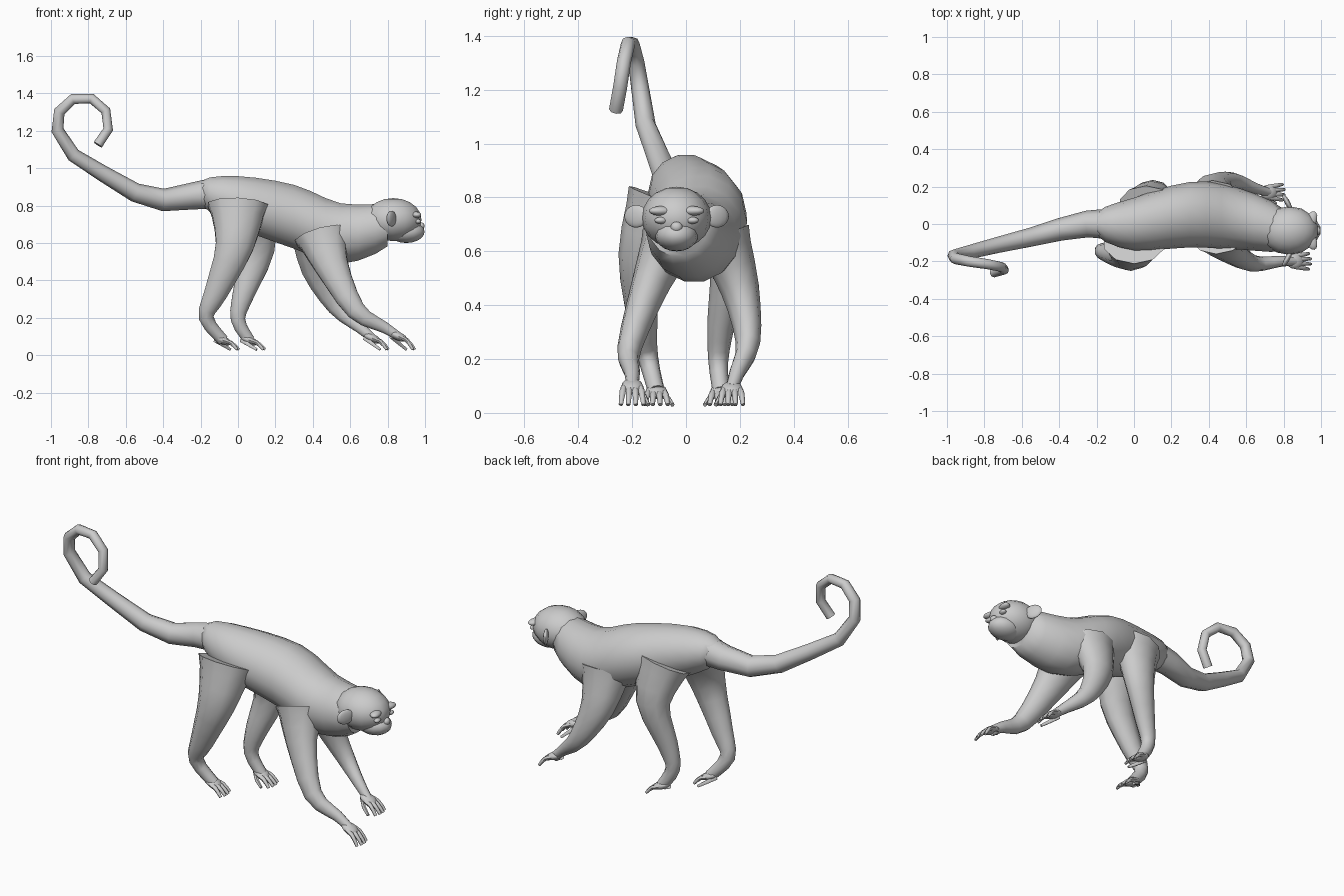
import bpy, bmesh, math
from mathutils import Vector, Matrix

cube = bpy.data.objects.get("Cube")
if cube:
    bpy.data.objects.remove(cube, do_unlink=True)

shade = 0.6
grey = bpy.data.materials.new("plain grey")
grey.use_nodes = True
grey.diffuse_color = (shade, shade, shade, 1)
grey.node_tree.nodes["Principled BSDF"].inputs["Base Color"].default_value = grey.diffuse_color


def finish(name, bm):
    """Turn a mesh into a named, smooth-shaded object."""
    bmesh.ops.recalc_face_normals(bm, faces=bm.faces)
    mesh = bpy.data.meshes.new(name)
    bm.to_mesh(mesh)
    bm.free()
    mesh.materials.append(grey)
    part = bpy.data.objects.new(name, mesh)
    bpy.context.collection.objects.link(part)
    bpy.ops.object.select_all(action='DESELECT')
    part.select_set(True)
    bpy.context.view_layer.objects.active = part
    bpy.ops.object.shade_smooth_by_angle(angle=math.radians(60))


def spline(points, steps):
    """Pass a smooth path through the points."""
    path = []
    last = len(points) - 1
    for i in range(last):
        start, end = points[i], points[i + 1]
        leave = (end - points[max(i - 1, 0)]) / 2
        arrive = (points[min(i + 2, last)] - start) / 2
        for step in range(steps):
            t = step / steps
            ease = t * t * (3 - 2 * t)
            path.append(start.lerp(end, ease) + leave * t * (1 - t) ** 2 - arrive * t * t * (1 - t))
    return path + [points[last]]


def loft(bm, path, radius, flare=0, sides=10, upright=False):
    """Skin rings along a path; radius is a rule of the fraction travelled."""
    rings = []
    last = len(path) - 1
    for i, centre in enumerate(path):
        t = i / last
        along = (path[min(i + 1, last)] - path[max(i - 1, 0)]).normalized()
        if upright:
            along = Vector((1, 0, 0))
        side = Vector((0, 1, 0))
        side = (side - along * side.dot(along)).normalized()
        wide = side * radius(t)
        deep = along.cross(side) * radius(t) * (1 + flare * (1 - t))
        angles = [math.tau * k / sides for k in range(sides)]
        rings.append([bm.verts.new(centre + wide * math.cos(a) + deep * math.sin(a)) for a in angles])
    for ring, following in zip(rings, rings[1:]):
        for k in range(sides):
            bm.faces.new((ring[k - 1], ring[k], following[k], following[k - 1]))
    bm.faces.new(rings[0])
    bm.faces.new(rings[-1])


def taper(thick, thin, power):
    return lambda t: thin + (thick - thin) * (1 - t) ** power


def add_ball(bm, centre, size, yaw=0, pitch=0):
    turn = Matrix.Rotation(yaw, 4, 'Z') @ Matrix.Rotation(pitch, 4, 'Y')
    place = Matrix.Translation(centre) @ turn @ Matrix.Diagonal((*size, 1))
    bmesh.ops.create_uvsphere(bm, u_segments=14, v_segments=10, radius=1, matrix=place)


def ball(name, centre, size, yaw=0, pitch=0):
    bm = bmesh.new()
    add_ball(bm, centre, size, yaw, pitch)
    finish(name, bm)


def limb(name, joints, thick, thin):
    """A tapering limb that ends in a flat palm, four curled digits and a thumb."""
    joints = [Vector(joint) for joint in joints]
    bm = bmesh.new()
    loft(bm, spline(joints, 3), taper(thick, thin, 2), flare=0.4)
    palm = joints[-1]
    add_ball(bm, palm, (0.05, 0.04, 0.022), pitch=0.4)
    finish(name, bm)

    bm = bmesh.new()
    drop = palm.z - 0.03
    slim = taper(0.014, 0.008, 1)
    for k in range(4):
        fan = k - 1.5
        reach = 0.09 - 0.01 * abs(fan)
        curl = [palm + Vector((reach * t, fan * (0.018 + 0.01 * t), -drop * t * t))
                for t in (0, 0.5, 0.8, 1)]
        loft(bm, curl, slim, sides=6)
    inward = -math.copysign(0.06, palm.y)
    curl = [palm + Vector((0.08 * t - 0.04, inward * math.sqrt(t), -drop * t)) for t in (0, 0.5, 1)]
    loft(bm, curl, slim, sides=6)
    finish(name + "_digits", bm)


# Trunk, deepest at the ribs
trunk = [Vector(p) for p in ((-0.2, 0, 0.87), (0, 0, 0.82), (0.3, 0.05, 0.74),
                             (0.55, 0.03, 0.65), (0.8, -0.03, 0.69))]
bm = bmesh.new()
loft(bm, spline(trunk, 3), lambda t: 0.06 + 0.05 * t + 0.09 * math.sin(math.pi * t) ** 0.8,
     sides=14, upright=True)
finish("body", bm)

# Tail: a sagging run, then most of a circle that leans to one side
tail = [Vector(p) for p in ((-0.1, 0, 0.87), (-0.25, 0, 0.85), (-0.4, -0.03, 0.83),
                            (-0.55, -0.07, 0.87), (-0.72, -0.11, 0.97), (-0.88, -0.15, 1.07))]
turns = 7
for k in range(turns):
    t = k / (turns - 1)
    a = math.radians(195 - 250 * t)
    tail.append(Vector((0.14 * math.cos(a) - 0.83, -0.17 - 0.09 * t, 0.14 * math.sin(a) + 1.24)))
bm = bmesh.new()
loft(bm, tail, taper(0.085, 0.026, 3), sides=8)
finish("tail", bm)

# Head and muzzle
mid = -0.035
ball("head", (0.83, mid, 0.725), (0.155, 0.13, 0.115))
ball("muzzle", (0.9, mid, 0.66), (0.1, 0.08, 0.06))
ball("nose", (0.98, mid, 0.69), (0.018, 0.022, 0.02))
for label, s in (("left", 1), ("right", -1)):
    eye = mid + s * 0.057
    ball(label + "_brow", (0.95, eye, 0.75), (0.028, 0.048, 0.018), yaw=s * -0.3)
    ball(label + "_eye", (0.96, eye, 0.715), (0.018, 0.026, 0.013), yaw=s * -0.3)
    ball(label + "_ear", (0.82, mid + s * 0.15, 0.73), (0.014, 0.05, 0.042), yaw=s * 0.5)

# Forelimbs: the right one reaches ahead, the left one trails
limb("right_arm", [(0.45, -0.06, 0.64), (0.5, -0.13, 0.48), (0.63, -0.21, 0.24),
                   (0.78, -0.2, 0.15), (0.86, -0.2, 0.1)], 0.11, 0.024)
limb("left_arm", [(0.42, 0.13, 0.66), (0.43, 0.2, 0.46), (0.53, 0.23, 0.26),
                  (0.65, 0.19, 0.15), (0.72, 0.17, 0.09)], 0.11, 0.024)

# Hind limbs: thigh, shin, heel and sole
limb("right_leg", [(0, -0.1, 0.8), (-0.02, -0.17, 0.58), (-0.12, -0.16, 0.33),
                   (-0.17, -0.14, 0.2), (-0.08, -0.11, 0.08)], 0.12, 0.032)
limb("left_leg", [(0.07, 0.1, 0.78), (0.1, 0.16, 0.56), (0.03, 0.13, 0.33),
                  (0, 0.12, 0.19), (0.06, 0.13, 0.08)], 0.11, 0.032)
